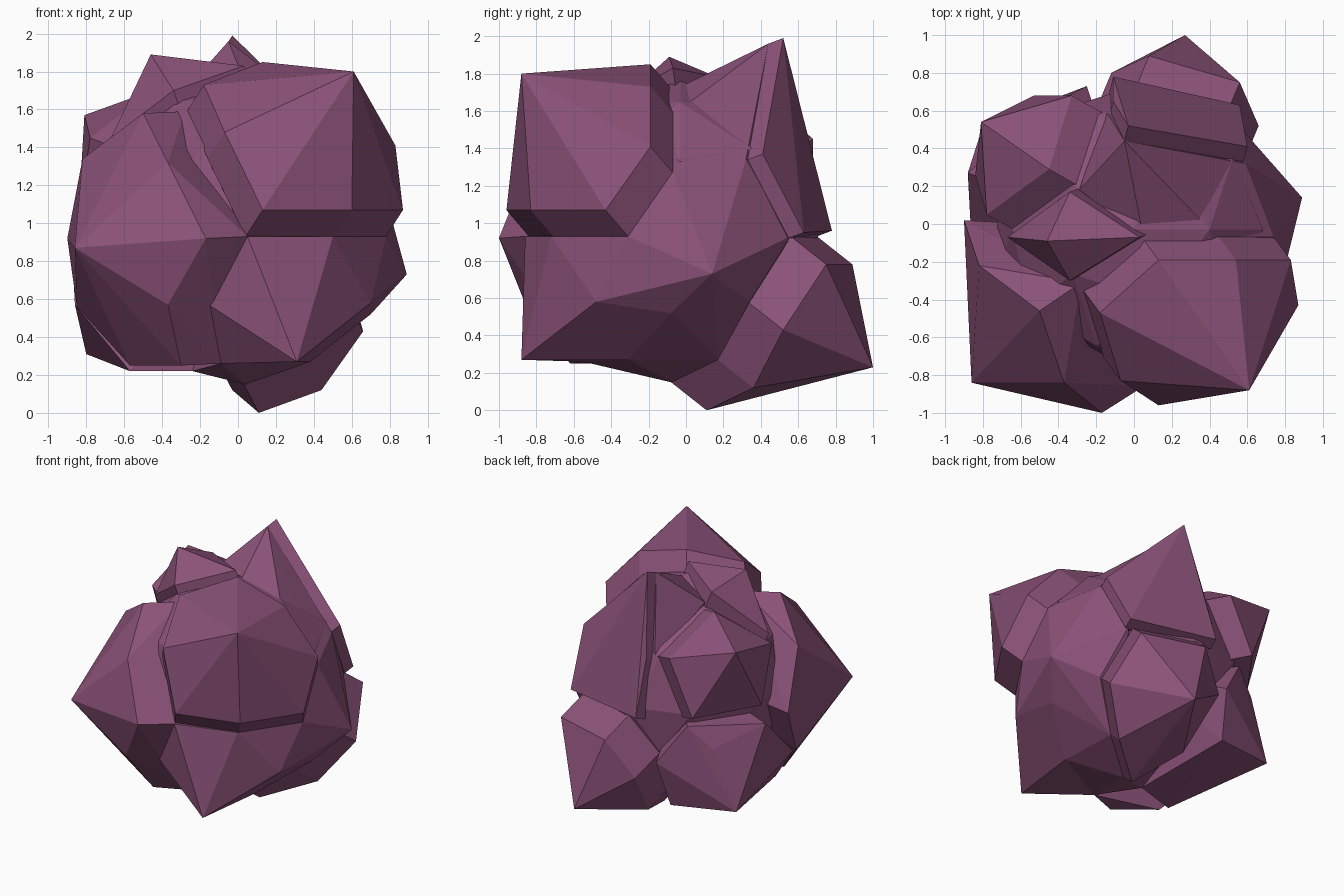
import bpy, bmesh
from mathutils import Vector

if "Cube" in bpy.data.objects:
    bpy.data.objects.remove(bpy.data.objects["Cube"])

plum = bpy.data.materials.new("plum stone")
plum.diffuse_color = (0.26, 0.085, 0.19, 1)
plum.use_nodes = True
plum.node_tree.nodes["Principled BSDF"].inputs["Base Color"].default_value = plum.diffuse_color

CENTRE = (0, -0.03, 1.0)
# Seam corners shared by neighbouring lumps
FRONT_SEAM = (0.05, -0.86, 0.93)
FRONT_LOW = (-0.17, -0.76, 0.58)
BASE_FRONT = (-0.09, -0.55, 0.26)
BASE_MID = (0.04, -0.08, 0.15)
BASE_RIGHT = (0.38, -0.31, 0.27)
BASE_BACK = (0.36, 0.17, 0.27)
BASE_LEFT = (-0.24, -0.20, 0.22)
RIGHT_SEAM = (0.78, -0.31, 0.93)
RIGHT_LOW = (0.70, -0.08, 0.52)
RIGHT_TIP = (0.89, 0.14, 0.73)
RIGHT_FRONT = (0.70, -0.48, 0.58)
BACK_SEAM = (0.52, 0.56, 0.93)
BACK_LEFT = (-0.25, 0.73, 0.63)
TOP_SEAM = (-0.29, 0.18, 1.69)

lumps = []


def lump(name, *points, root=None):
    """One angular lump: convex hull of its corners, pushed out from its root by an offset."""
    bm = bmesh.new()
    for p in (*points, CENTRE):
        bm.verts.new(p)
    if root:
        for p in points:
            bm.verts.new(Vector(p) + Vector(root))
    bmesh.ops.convex_hull(bm, input=bm.verts[:])
    loose = [v for v in bm.verts if not v.link_faces]
    bmesh.ops.delete(bm, geom=loose, context='VERTS')
    bmesh.ops.recalc_face_normals(bm, faces=bm.faces[:])
    me = bpy.data.meshes.new(name)
    bm.to_mesh(me)
    bm.free()
    me.materials.append(plum)
    lumps.append(bpy.data.objects.new(name, me))


# Front lumps
lump("upper_front_lump", (0.61, -0.88, 1.80), (0.13, -0.96, 1.07), (0.60, -0.83, 1.07),
     (0.87, -0.43, 1.07), (0.83, -0.19, 1.41), (0.54, -0.19, 1.73), (0.13, -0.19, 1.85),
     (-0.18, -0.47, 1.73), (-0.07, -0.83, 1.48), root=(-0.09, 0.12, -0.14))
lump("lower_front_lump", (0.31, -0.88, 0.27), FRONT_SEAM, (0.50, -0.72, 0.93), RIGHT_SEAM,
     RIGHT_FRONT, BASE_RIGHT, BASE_FRONT, FRONT_LOW)
lump("left_front_lump", (-0.86, -0.84, 0.87), (-0.17, -1.0, 0.92), (-0.37, -0.84, 1.32),
     (-0.50, -0.46, 1.58), (-0.82, -0.22, 1.34), (-0.90, 0.02, 0.92), (-0.37, -0.86, 0.57),
     (-0.85, -0.15, 0.56), (-0.30, -0.62, 0.25), (-0.57, -0.40, 0.25), (-0.28, -0.31, 1.59),
     FRONT_SEAM, FRONT_LOW, BASE_FRONT)

# Right side lumps and underside
lump("right_lower_lump", RIGHT_TIP, RIGHT_SEAM, RIGHT_LOW, RIGHT_FRONT, (0.60, 0.34, 0.58),
     BASE_BACK, BASE_RIGHT, BASE_MID, BACK_SEAM)
lump("right_upper_lump", RIGHT_TIP, RIGHT_SEAM, BACK_SEAM, TOP_SEAM, (0.05, -0.07, 1.71),
     (0.44, -0.07, 1.58), (0.74, -0.07, 1.28), (0.59, 0.32, 1.34), (-0.05, 0.44, 1.96),
     (-0.15, 0.60, 1.35))
lump("underside", BASE_MID, BASE_FRONT, BASE_RIGHT, BASE_BACK, BASE_LEFT, (-0.11, 0.32, 0.27))

# Back lumps
lump("upper_back_spike", (-0.03, 0.52, 1.99), (0.60, 0.41, 1.37), (0.56, 0.63, 0.95),
     (-0.11, 0.78, 0.96), (-0.11, 0.65, 1.38), root=(-0.02, -0.08, -0.03))
lump("lower_back_lump", (0.27, 1.0, 0.23), (0.08, 0.89, 0.78), (0.56, 0.75, 0.78),
     (0.66, 0.52, 0.43), (0.44, 0.36, 0.12), (0.11, 0.11, 0.0), (-0.03, 0.51, 0.12),
     (-0.12, 0.80, 0.50), root=(-0.08, -0.19, 0.15))

# Left and crown lumps
lump("left_back_lump", (-0.81, 0.54, 1.57), (-0.45, 0.29, 1.70), (-0.33, 0.68, 1.45),
     (-0.78, 0.05, 1.45), (-0.84, 0.26, 1.06), (-0.53, 0.68, 1.03), root=(0.16, -0.09, -0.06))
lump("left_lower_lump", (-0.80, 0.52, 0.31), (-0.88, 0.27, 0.93), (-0.45, 0.63, 0.93),
     BACK_LEFT, (-0.62, 0.56, 0.77), (-0.86, -0.10, 0.57), (-0.57, -0.30, 0.22),
     BASE_LEFT, (-0.30, 0.62, 0.27))
lump("crown_lump", (-0.46, -0.09, 1.89), (-0.67, -0.07, 1.45), (-0.34, -0.30, 1.70),
     (0.03, -0.07, 1.83), (-0.34, 0.17, 1.78), root=(0.05, 0.02, -0.15))

# Core that fills the bottoms of the grooves
bm = bmesh.new()
bmesh.ops.create_icosphere(bm, subdivisions=2, radius=0.76)
bmesh.ops.translate(bm, vec=Vector(CENTRE), verts=bm.verts[:])
me = bpy.data.meshes.new("rock")
bm.to_mesh(me)
bm.free()
me.materials.append(plum)
rock = bpy.data.objects.new("rock", me)
bpy.context.scene.collection.objects.link(rock)

# Fuse every lump into the core
bpy.context.view_layer.objects.active = rock
for ob in lumps:
    bpy.context.scene.collection.objects.link(ob)
    mod = rock.modifiers.new(ob.name, 'BOOLEAN')
    mod.operation = 'UNION'
    mod.solver = 'EXACT'
    mod.object = ob
    bpy.ops.object.modifier_apply(modifier=mod.name)
    bpy.data.objects.remove(ob)
